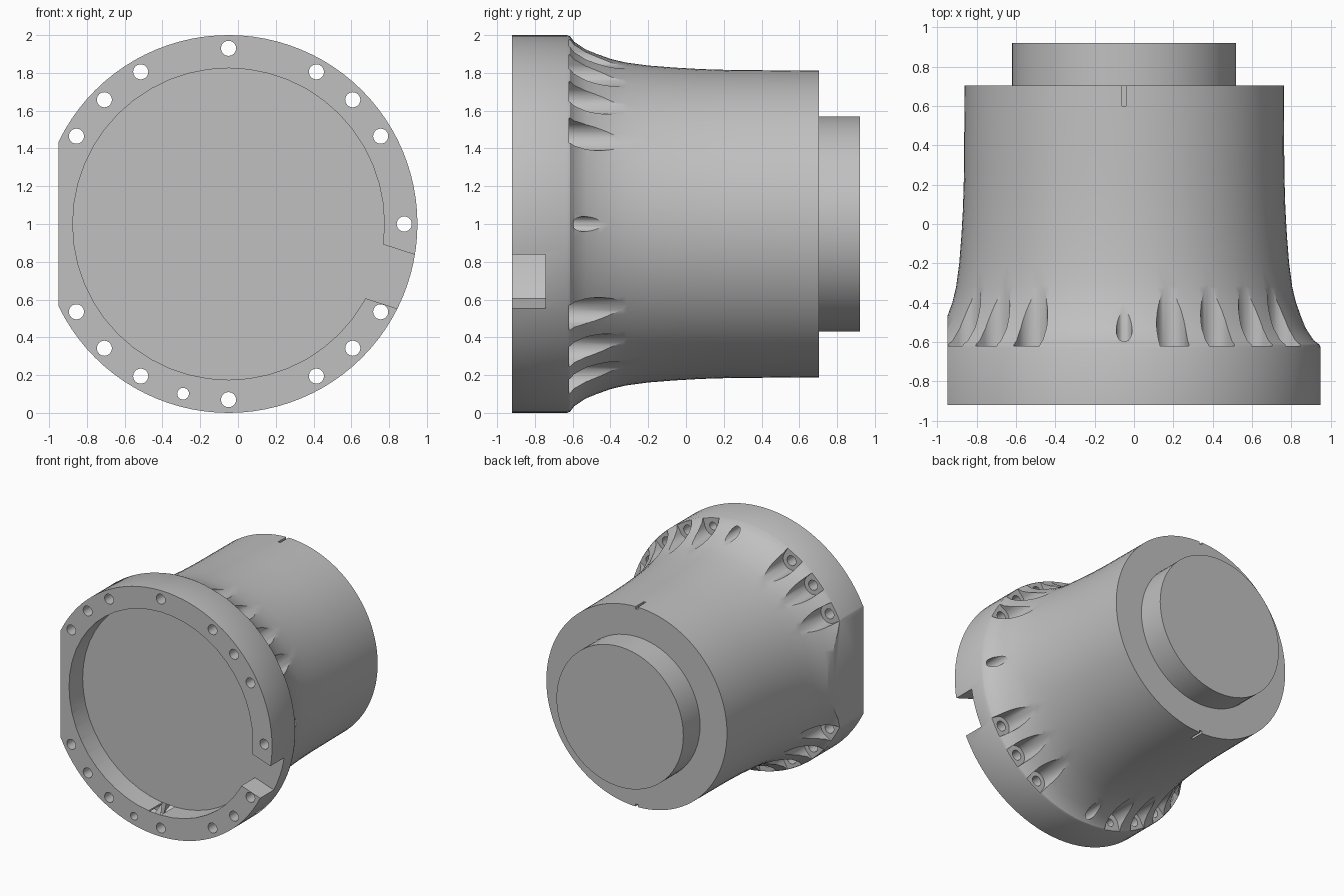
import bpy
import bmesh
from math import radians, cos, sin, pi
from mathutils import Matrix, Vector

cube = bpy.data.objects.get("Cube")
if cube:
    bpy.data.objects.remove(cube, do_unlink=True)

CENTRE = (-0.05, 0, 1)
FRONT, FLOOR, SHOULDER, REAR, END = -0.92, -0.745, -0.62, 0.705, 0.92
BOLT_R = 0.93

metal = bpy.data.materials.new("grey_metal")
metal.use_nodes = True
metal.diffuse_color = (0.53, 0.53, 0.53, 1)
metal.node_tree.nodes["Principled BSDF"].inputs["Base Color"].default_value = (0.53, 0.53, 0.53, 1)


def to_object(name, bm):
    bmesh.ops.recalc_face_normals(bm, faces=bm.faces)
    mesh = bpy.data.meshes.new(name)
    bm.to_mesh(mesh)
    bm.free()
    mesh.materials.append(metal)
    ob = bpy.data.objects.new(name, mesh)
    bpy.context.collection.objects.link(ob)
    return ob


def lathe(name, profile, steps):
    """Revolve (radius, y) points about the y axis into a closed solid."""
    bm = bmesh.new()
    verts = [bm.verts.new((r, y, 0)) for r, y in profile]
    edges = [bm.edges.new(pair) for pair in zip(verts, verts[1:])]
    bmesh.ops.spin(bm, geom=verts + edges, cent=(0, 0, 0), axis=(0, 1, 0),
                   angle=2 * pi, steps=steps, use_merge=False)
    bmesh.ops.remove_doubles(bm, verts=bm.verts, dist=0.0001)
    return to_object(name, bm)


def prism(bm, points, y0, y1):
    """Extrude an (x, z) outline along y."""
    face = bm.faces.new([bm.verts.new((x, y0, z)) for x, z in points])
    out = bmesh.ops.extrude_face_region(bm, geom=[face])["geom"]
    bmesh.ops.translate(bm, vec=(0, y1 - y0, 0),
                        verts=[v for v in out if isinstance(v, bmesh.types.BMVert)])


def circle(radius, steps, start=0.0, sweep=2 * pi):
    return [(radius * cos(start + sweep * i / steps), radius * sin(start + sweep * i / steps))
            for i in range(steps)]


def place(points, degrees, distance):
    """Move an outline out along +x, then turn it about the axis."""
    turn = Matrix.Rotation(radians(degrees), 2)
    return [turn @ Vector((x + distance, z)) for x, z in points]


def cut(target, bm):
    cutter = to_object("cutter", bm)
    cutter.hide_render = True
    mod = target.modifiers.new("cut", "BOOLEAN")
    mod.operation = "DIFFERENCE"
    mod.solver = "EXACT"
    mod.object = cutter
    graph = bpy.context.evaluated_depsgraph_get()
    mesh = bpy.data.meshes.new_from_object(target.evaluated_get(graph))
    target.modifiers.clear()
    target.data = mesh
    bpy.data.objects.remove(cutter, do_unlink=True)


# Flanged, flared housing
housing = lathe("housing", [
    (0, FRONT), (1, FRONT), (1, -0.63), (0.993, -0.613), (0.965, -0.592), (0.925, -0.53),
    (0.898, -0.465), (0.874, -0.4), (0.855, -0.32), (0.839, -0.2), (0.828, -0.06),
    (0.82, 0.08), (0.815, 0.25), (0.812, REAR), (0, REAR)], 96)

# Flat on the right side of the flange
bm = bmesh.new()
prism(bm, [(-0.9, -1.2), (-0.9, 1.2), (-1.2, 1.2), (-1.2, -1.2)], -1.1, 1.1)
cut(housing, bm)

# Front recess
bm = bmesh.new()
prism(bm, circle(0.825, 48), -1.0, FLOOR)
cut(housing, bm)

# Notch through the rim
bm = bmesh.new()
prism(bm, place([(-0.3, -0.15), (0.3, -0.15), (0.3, 0.15), (-0.3, 0.15)], -18, 0.9), -1.0, FLOOR)
cut(housing, bm)

# Bolt pockets behind the flange, round on the inside and open outwards
bolts = [side + a for side in (0, 180) for a in (30, 45, 60, -30, -45, -60)]
pins = [75, 255]
pocket = circle(0.076, 16, pi / 2, pi) + [(0, -0.076), (0.3, -0.076), (0.3, 0.076)]
bm = bmesh.new()
for angle in bolts + pins:
    prism(bm, place(pocket, angle, BOLT_R), SHOULDER, -0.1)
cut(housing, bm)

# Bolt and pin holes
bm = bmesh.new()
for angle in bolts + [0, 90, 270]:
    prism(bm, place(circle(0.04, 24), angle, BOLT_R), -1.0, -0.25)
for angle in pins:
    prism(bm, place(circle(0.031, 24), angle, BOLT_R), -1.0, -0.25)
cut(housing, bm)

# Alignment marks at the top and bottom of the rear edge
bm = bmesh.new()
for angle in (90, 270):
    prism(bm, place([(-0.02, -0.01), (0.1, -0.01), (0.1, 0.01), (-0.02, 0.01)], angle, 0.812), 0.6, 0.8)
cut(housing, bm)

# Rear boss
rear_boss = lathe("rear_boss", [(0, REAR - 0.02), (0.57, REAR - 0.02), (0.57, END), (0, END)], 64)

# Place and shade
bpy.ops.object.select_all(action="DESELECT")
for ob in (housing, rear_boss):
    ob.location = CENTRE
    ob.select_set(True)
bpy.context.view_layer.objects.active = housing
bpy.ops.object.shade_smooth_by_angle(angle=radians(30))
